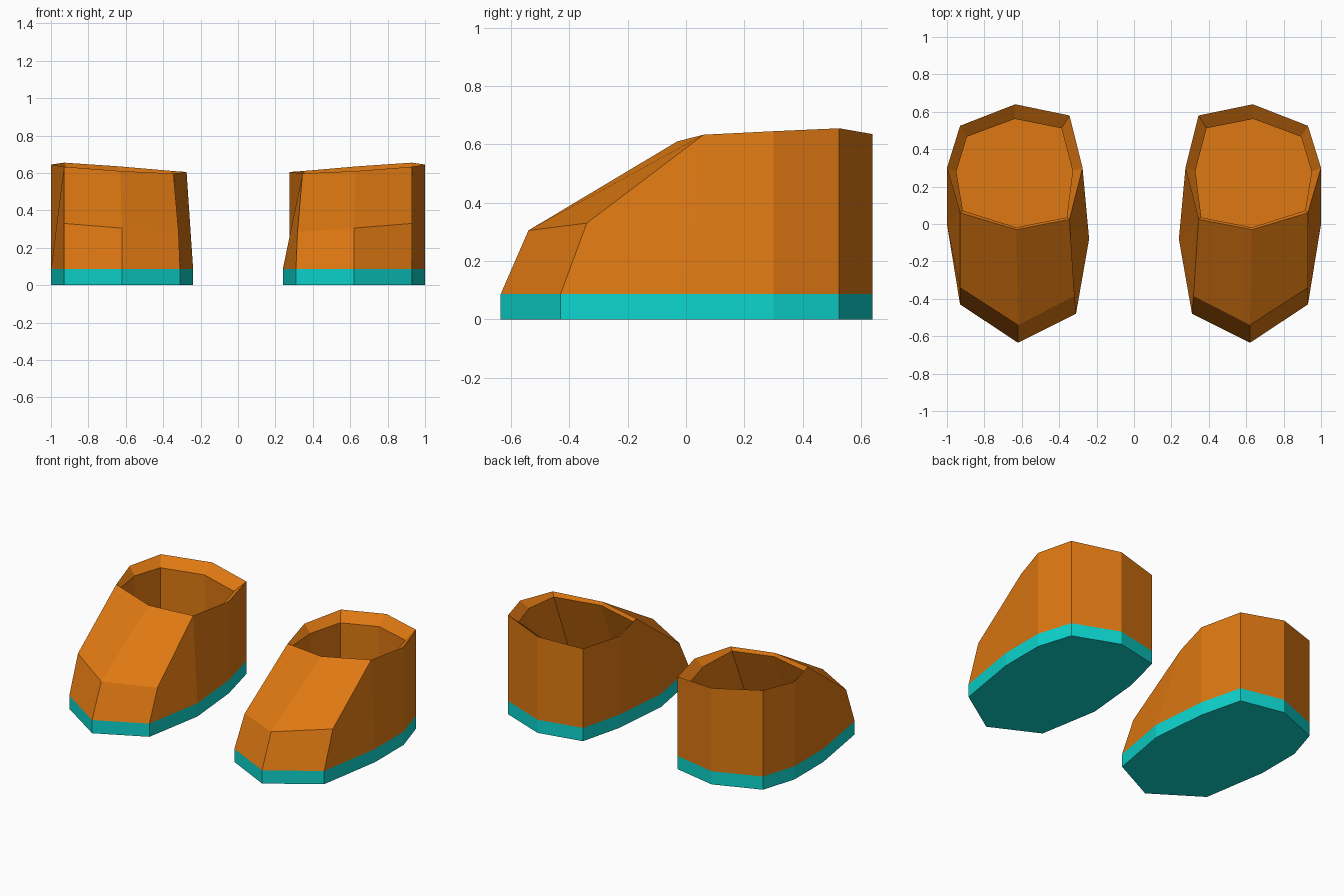
import bpy

cube = bpy.data.objects.get("Cube")
if cube:
    bpy.data.objects.remove(cube, do_unlink=True)


def material(name, rgb):
    m = bpy.data.materials.new(name)
    m.use_nodes = True
    m.diffuse_color = (*rgb, 1)
    m.node_tree.nodes["Principled BSDF"].inputs["Base Color"].default_value = (*rgb, 1)
    return m


orange = material("orange leather", (0.73, 0.188, 0.006))
teal = material("teal sole", (0.004, 0.66, 0.61))

SOLE_TOP = 0.087
FLOOR = 0.10

# Sole outline, counterclockwise from the toe tip
OUTLINE = [(0.62, -0.635), (0.93, -0.43), (1.0, 0.0), (1.0, 0.30), (0.93, 0.525),
           (0.635, 0.64), (0.345, 0.58), (0.275, 0.30), (0.24, -0.08), (0.31, -0.48)]

# Upper edge of the toe cap: inner, tip, outer
TOE = [(0.318, -0.385, 0.285), (0.62, -0.54, 0.305), (0.93, -0.34, 0.33)]

# Ankle opening, counterclockwise from the front: outer edge and lower lip
RIM = [(0.63, -0.03, 0.61), (0.93, 0.06, 0.633), (1.0, 0.30, 0.645), (0.93, 0.525, 0.655),
       (0.635, 0.64, 0.635), (0.345, 0.58, 0.61), (0.275, 0.30, 0.605), (0.345, 0.025, 0.597)]
LIP = [(0.63, -0.018, 0.59), (0.915, 0.072, 0.605), (0.95, 0.28, 0.60), (0.893, 0.467, 0.598),
       (0.637, 0.562, 0.582), (0.388, 0.512, 0.56), (0.328, 0.285, 0.56), (0.36, 0.035, 0.575)]


def add_mesh(name, verts, faces, side, mat):
    """Build a flat-shaded part; side -1 mirrors it across x."""
    mesh = bpy.data.meshes.new(name)
    if side < 0:
        faces = [f[::-1] for f in faces]
    mesh.from_pydata([(x * side, y, z) for x, y, z in verts], [], faces)
    mesh.materials.append(mat)
    mesh.update()
    obj = bpy.data.objects.new(name, mesh)
    bpy.context.collection.objects.link(obj)


def band(lower, upper):
    """Quads between two closed rings of vertex indices."""
    n = len(lower)
    return [(lower[i], lower[(i + 1) % n], upper[(i + 1) % n], upper[i]) for i in range(n)]


def boot(side, label):
    # Sole slab
    n = len(OUTLINE)
    bottom, top = list(range(n)), list(range(n, 2 * n))
    verts = [(x, y, z) for z in (0, SOLE_TOP) for x, y in OUTLINE]
    add_mesh(label + "_sole", verts, band(bottom, top) + [tuple(bottom[::-1]), tuple(top)],
             side, teal)

    # Floor ring of the hollow; its front leans into the toe
    floor = [(x, y - (0.2 if y < 0.1 else 0), FLOOR) for x, y, z in LIP]
    verts = [(x, y, SOLE_TOP) for x, y in OUTLINE] + TOE + RIM + LIP + floor
    t_in, t_tip, t_out = 10, 11, 12
    rim, lip, flr = (list(range(s, s + 8)) for s in (13, 21, 29))

    # Toe cap, sloping instep and the two sides that meet them
    faces = [(0, 1, t_out, t_tip), (9, 0, t_tip, t_in),
             (t_tip, t_out, rim[1], rim[0]), (t_in, t_tip, rim[0], rim[7]),
             (1, 2, rim[1], t_out), (8, 9, t_in, rim[7])]
    # Shaft walls around the heel
    faces += [(i, i + 1, rim[i], rim[i - 1]) for i in range(2, 8)]
    # Bevelled lip, inside walls and insole
    faces += band(rim, lip) + band(lip, flr) + [tuple(flr)]
    add_mesh(label + "_boot_upper", verts, faces, side, orange)


boot(1, "left")
boot(-1, "right")
